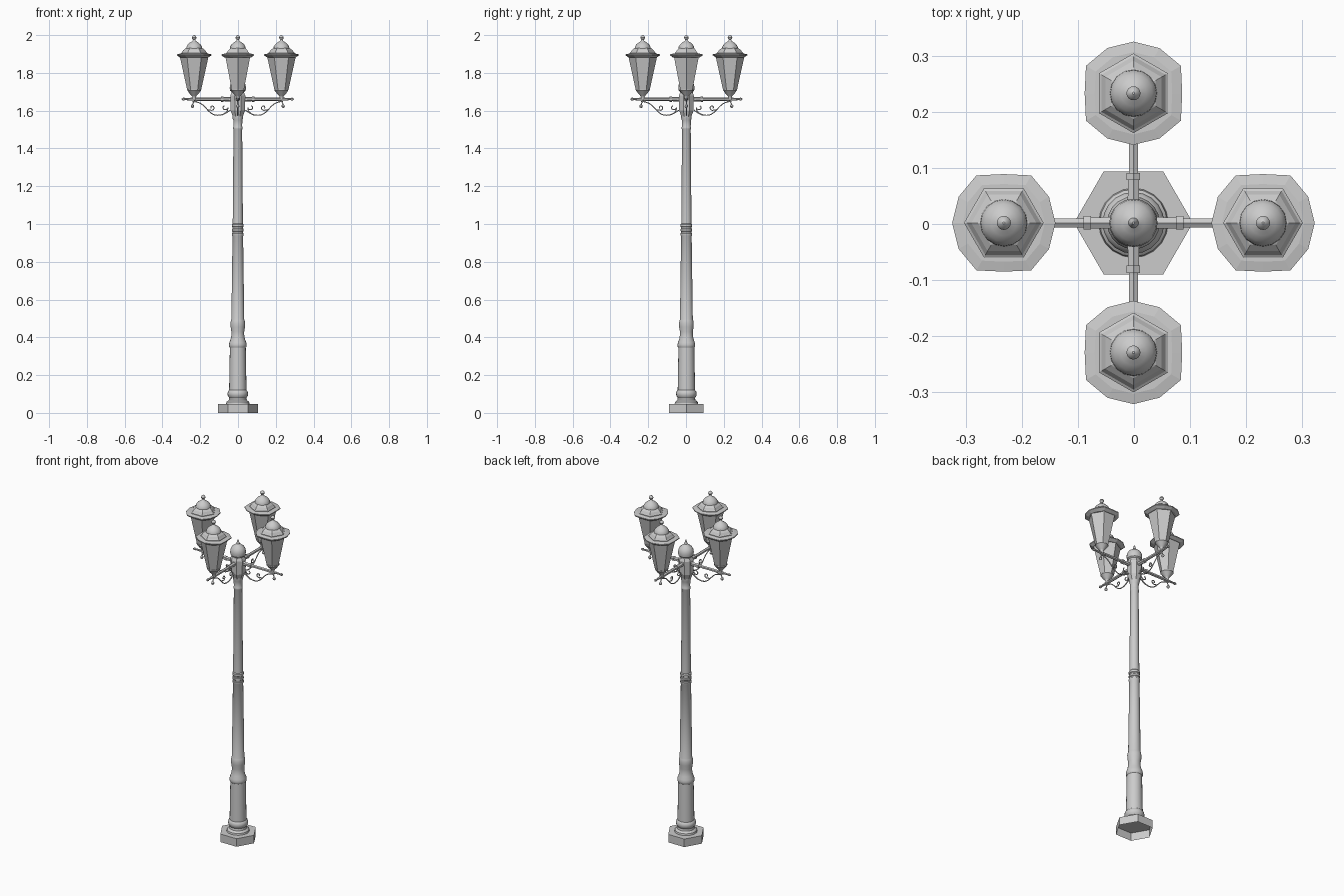
import bpy, bmesh, math
from mathutils import Vector, Matrix

if "Cube" in bpy.data.objects:
    bpy.data.objects.remove(bpy.data.objects["Cube"])

CENTRE = Matrix.Translation((-0.001, 0.002, 0))


def finish(bm, name, mat=Matrix(), smooth=None, fix=True):
    if fix:
        bmesh.ops.recalc_face_normals(bm, faces=bm.faces)
    bm.transform(mat)
    me = bpy.data.meshes.new(name)
    bm.to_mesh(me)
    bm.free()
    ob = bpy.data.objects.new(name, me)
    bpy.context.collection.objects.link(ob)
    if smooth:
        bpy.ops.object.select_all(action='DESELECT')
        ob.select_set(True)
        bpy.context.view_layer.objects.active = ob
        bpy.ops.object.shade_smooth_by_angle(angle=math.radians(smooth))
    return ob


def lathe(name, profile, seg, mat=Matrix(), smooth=35, scale=None, open_bottom=False):
    """Revolve (radius, height) points about z; scale varies the radius round the ring."""
    bm = bmesh.new()
    rings = []
    for r, z in profile:
        ring = []
        for i in range(seg):
            a = 2 * math.pi * i / seg
            k = r * (scale[i % len(scale)] if scale else 1)
            ring.append(bm.verts.new((k * math.cos(a), k * math.sin(a), z)))
        rings.append(ring)
    for lo, hi in zip(rings, rings[1:]):
        for i in range(seg):
            j = (i + 1) % seg
            bm.faces.new((lo[i], lo[j], hi[j], hi[i]))
    if not open_bottom:
        bm.faces.new(rings[0][::-1])
    bm.faces.new(rings[-1])
    return finish(bm, name, mat, smooth)


def wire(name, paths, radius):
    """Smooth thin rods through points in the xz plane, as a mesh."""
    cu = bpy.data.curves.new(name, 'CURVE')
    cu.dimensions = '3D'
    cu.bevel_depth, cu.bevel_resolution, cu.resolution_u = radius, 1, 4
    cu.use_fill_caps = True
    for pts in paths:
        sp = cu.splines.new('NURBS')
        sp.points.add(len(pts) - 1)
        for p, (x, z) in zip(sp.points, pts):
            p.co = (x, 0, z, 1)
        sp.order_u, sp.use_endpoint_u = 3, True
    tmp = bpy.data.objects.new(name + "_path", cu)
    bpy.context.collection.objects.link(tmp)
    bpy.context.view_layer.update()
    me = bpy.data.meshes.new_from_object(tmp.evaluated_get(bpy.context.evaluated_depsgraph_get()))
    bpy.data.objects.remove(tmp)
    ob = bpy.data.objects.new(name, me)
    bpy.context.collection.objects.link(ob)
    return ob


def spiral(cx, cz, r0, r1, a0, a1, n=12):
    return [(cx + (r0 + (r1 - r0) * t / n) * math.cos(math.radians(a0 + (a1 - a0) * t / n)),
             cz + (r0 + (r1 - r0) * t / n) * math.sin(math.radians(a0 + (a1 - a0) * t / n)))
            for t in range(n + 1)]


# hexagonal base, hollow underneath
lathe("base", [(0.106, 0), (0.106, 0.048)], 6, CENTRE, None, open_bottom=True)

# turned column
lathe("column", [
    (0.062, 0.048), (0.060, 0.058), (0.048, 0.068), (0.046, 0.080), (0.053, 0.090),
    (0.055, 0.102), (0.052, 0.114), (0.046, 0.120), (0.042, 0.345), (0.046, 0.350),
    (0.047, 0.360), (0.045, 0.372), (0.038, 0.390), (0.034, 0.412), (0.034, 0.430),
    (0.038, 0.455), (0.039, 0.475), (0.036, 0.490), (0.034, 0.495), (0.028, 0.935),
    (0.031, 0.940), (0.031, 0.950), (0.028, 0.953), (0.028, 0.960), (0.031, 0.963),
    (0.031, 0.973), (0.028, 0.976), (0.028, 0.983), (0.031, 0.986), (0.031, 0.998),
    (0.027, 1.003), (0.023, 1.500), (0.025, 1.504), (0.025, 1.512), (0.023, 1.516),
    (0.024, 1.550), (0.028, 1.560), (0.028, 1.575)], 20, CENTRE)

# hub and its domed cap
lathe("hub", [(0.026, 1.56), (0.031, 1.575), (0.041, 1.60), (0.043, 1.68), (0.036, 1.694)],
      8, CENTRE @ Matrix.Rotation(math.pi / 8, 4, 'Z'), None)
lathe("hub_cap", [
    (0.034, 1.690), (0.034, 1.700), (0.041, 1.706), (0.043, 1.720), (0.041, 1.737),
    (0.033, 1.752), (0.020, 1.762), (0.009, 1.770), (0.006, 1.782), (0.002, 1.794)],
    20, CENTRE)

# one arm and lantern, built along +x
LX = 0.231
AT = Matrix.Translation((LX, 0, 0))
ALONG = Matrix.Translation((0, 0, 1.661)) @ Matrix.Rotation(math.pi / 2, 4, 'Y')
parts = []
parts.append(lathe("arm", [
    (0.012, 0.035), (0.011, 0.078), (0.009, 0.092), (0.009, 0.225), (0.007, 0.255),
    (0.005, 0.280), (0.008, 0.284), (0.008, 0.289), (0.002, 0.297)], 6, ALONG, None))
parts.append(lathe("arm_collar", [(0.014, 0.076), (0.014, 0.089)], 6, ALONG, None))

# wrought scrolls below the arm
main = ([(0.040, 1.615)] + spiral(0.068, 1.618, 0.008, 0.016, 430, 180)
        + [(0.055, 1.596), (0.080, 1.578), (0.120, 1.574), (0.150, 1.592),
           (0.178, 1.625), (0.205, 1.645), (0.240, 1.650)])
brace = [(0.040, 1.603), (0.060, 1.587), (0.085, 1.577)]
curl = [(0.165, 1.609), (0.155, 1.602)] + spiral(0.137, 1.616, 0.016, 0.004, 320, -60)
stem = [(0.200, 1.655), (0.225, 1.652), (0.238, 1.642), (0.240, 1.628)]
parts.append(wire("arm_scroll", [main[1:], brace, curl, stem], 0.003))
parts.append(lathe("scroll_ball", [
    (0.002, 1.614), (0.007, 1.618), (0.009, 1.624), (0.007, 1.630), (0.002, 1.634)],
    8, Matrix.Translation((0.240, 0, 0))))

# lantern foot, glass body, frame rims
parts.append(lathe("lantern_foot", [
    (0.010, 1.660), (0.010, 1.674), (0.014, 1.680), (0.024, 1.690), (0.032, 1.702),
    (0.036, 1.706), (0.036, 1.713)], 12, AT))
Z0, R0, Z1, R1 = 1.710, 0.037, 1.887, 0.076
parts.append(lathe("lantern_glass", [(R0 - 0.002, Z0), (R1 - 0.002, Z1)], 6, AT, None))

# scalloped strips either side of each lantern corner
bm = bmesh.new()
N = 28
for k in range(6):
    for s in (-1, 1):
        rows = []
        for t in range(N + 1):
            f = t / N
            r, z = R0 + (R1 - R0) * f, Z0 + (Z1 - Z0) * f
            a, b = k * math.pi / 3, (k + s) * math.pi / 3
            p = Vector((r * math.cos(a), r * math.sin(a), z))
            q = Vector((r * math.cos(b), r * math.sin(b), z))
            w = 0.005 + 0.005 * abs(math.sin(f * 7 * math.pi))
            rows.append((bm.verts.new(p), bm.verts.new(p + (q - p).normalized() * w)))
        for (a0, b0), (a1, b1) in zip(rows, rows[1:]):
            bm.faces.new((a0, b0, b1, a1) if s > 0 else (a0, a1, b1, b0))
parts.append(finish(bm, "lantern_frame", AT, fix=False))

# lantern brim with uneven edge, six-sided roof, dome and finial
parts.append(lathe("lantern_brim", [(0.076, 1.882), (0.093, 1.893), (0.093, 1.898), (0.074, 1.902)],
                   12, AT, None, scale=[0.99, 1.0, 1.05, 0.935, 1.05, 1.0]))
parts.append(lathe("lantern_roof", [
    (0.071, 1.896), (0.071, 1.905), (0.066, 1.908), (0.058, 1.920), (0.046, 1.930),
    (0.040, 1.933)], 6, AT, None))
parts.append(lathe("lantern_dome", [
    (0.042, 1.930), (0.041, 1.938), (0.034, 1.950), (0.023, 1.960), (0.013, 1.966),
    (0.008, 1.970), (0.006, 1.976), (0.010, 1.980), (0.0125, 1.987), (0.009, 1.995),
    (0.002, 2.0)], 16, AT))

# repeat the arm round the column
for n in range(4):
    spin = CENTRE @ Matrix.Rotation(n * math.pi / 2, 4, 'Z')
    for p in parts:
        ob = p if n == 3 else p.copy()
        if n < 3:
            bpy.context.collection.objects.link(ob)
        ob.matrix_world = spin
